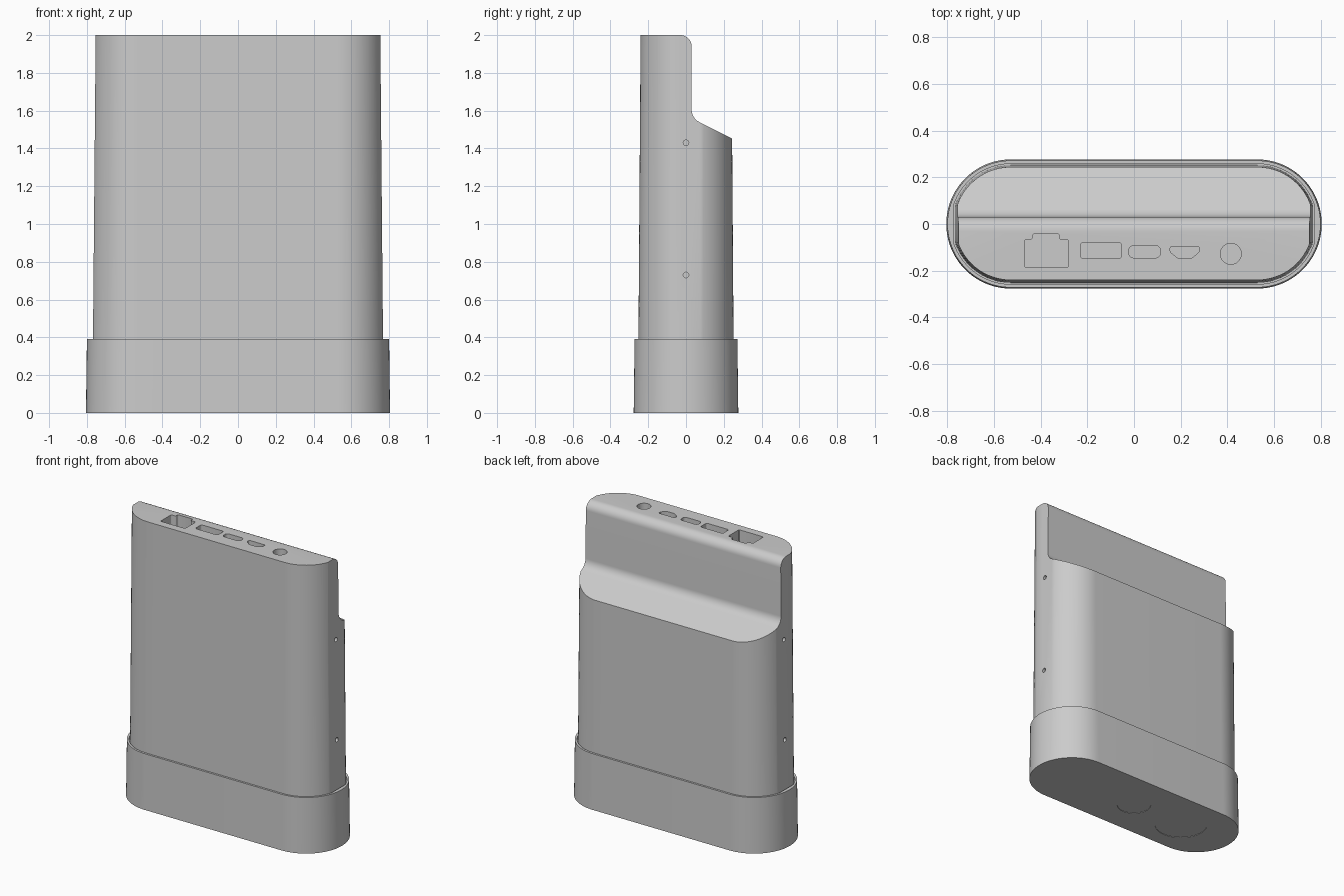
import bpy
import bmesh
from math import acos, cos, sin, pi
from mathutils import Vector

STRAIGHT = 0.528   # half length of the flat front and back
TOP = 2.0
RIM = 0.39


def capsule(radius, end, z, steps=24):
    """Rounded outline whose two ends are trimmed flat at x = +-end."""
    start = acos(max(-1, min(1, (end - STRAIGHT) / radius)))
    start = max(start, 0.01)
    arc = [start + (pi / 2 - start) * i / steps for i in range(steps + 1)]
    quarter = [(STRAIGHT + radius * cos(a), radius * sin(a)) for a in arc]
    left = quarter + [(-x, y) for x, y in reversed(quarter)]
    return [(x, y, z) for x, y in left + [(-x, -y) for x, y in left]]


def rounded(points, sizes, steps=8):
    """Round polygon corners, each by its own setback length."""
    pts = [Vector(p) for p in points]
    if not isinstance(sizes, list):
        sizes = [sizes] * len(pts)
    out = []
    for i, (c, d) in enumerate(zip(pts, sizes)):
        if d == 0:
            out.append(c)
            continue
        u = (pts[i - 1] - c).normalized()
        v = (pts[(i + 1) % len(pts)] - c).normalized()
        w = sin(u.angle(v) / 2)
        for k in range(steps + 1):
            t = k / steps
            a, b, e = (1 - t) ** 2, 2 * t * (1 - t) * w, t * t
            out.append(((c + u * d) * a + c * b + (c + v * d) * e) / (a + b + e))
    return out


def box(x0, x1, y0, y1):
    return [(x0, y0), (x1, y0), (x1, y1), (x0, y1)]


def circle(x, y, r, steps=32):
    return [(x + r * cos(2 * pi * i / steps), y + r * sin(2 * pi * i / steps))
            for i in range(steps)]


def loft(bm, rings):
    """Skin a stack of matching rings and cap both ends."""
    loops = [[bm.verts.new(p) for p in ring] for ring in rings]
    n = len(loops[0])
    for a, b in zip(loops, loops[1:]):
        for i in range(n):
            j = (i + 1) % n
            bm.faces.new((a[i], a[j], b[j], b[i]))
    bm.faces.new(loops[0][::-1])
    bm.faces.new(loops[-1])


def prism(bm, outline, low, high, along_x=False):
    def place(p, h):
        return (h, p[0], p[1]) if along_x else (p[0], p[1], h)
    loft(bm, [[place(p, h) for p in outline] for h in (low, high)])


def make_object(name, bm):
    bmesh.ops.recalc_face_normals(bm, faces=bm.faces)
    mesh = bpy.data.meshes.new(name)
    bm.to_mesh(mesh)
    bm.free()
    obj = bpy.data.objects.new(name, mesh)
    bpy.context.collection.objects.link(obj)
    return obj


def carve(target, cutter, operation):
    """Apply a boolean and discard the cutter."""
    cutter.hide_render = True
    mod = target.modifiers.new("carve", 'BOOLEAN')
    mod.operation = operation
    mod.solver = 'EXACT'
    mod.object = cutter
    bpy.context.view_layer.objects.active = target
    bpy.ops.object.modifier_apply(modifier=mod.name)
    bpy.data.objects.remove(cutter, do_unlink=True)


cube = bpy.data.objects.get("Cube")
if cube:
    bpy.data.objects.remove(cube, do_unlink=True)

# Tapered body, taller than needed so the side profile can trim it
bm = bmesh.new()
loft(bm, [capsule(0.252, 0.768, 0.36), capsule(0.24, 0.753, 2.05)])
body = make_object("body", bm)

# Side profile: thin upper part with rounded back edge and sloped shelf
bm = bmesh.new()
profile = rounded([(-0.4, 0.2), (0.4, 0.2), (0.4, 1.375), (0.03, 1.56),
                   (0.03, TOP), (-0.4, TOP)], [0, 0, 0, 0.045, 0.06, 0])
prism(bm, profile, -1, 1, along_x=True)
carve(body, make_object("side_profile_cutter", bm), 'INTERSECT')

# Port openings in the top
ports = [
    rounded([(-0.47, -0.185), (-0.28, -0.185), (-0.28, -0.067), (-0.32, -0.067),
             (-0.32, -0.042), (-0.435, -0.042), (-0.435, -0.067), (-0.47, -0.067)],
            0.008, 3),
    rounded(box(-0.228, -0.055, -0.148, -0.08), 0.01, 4),
    rounded(box(-0.022, 0.113, -0.145, -0.093), 0.02),
    rounded([(0.155, -0.097), (0.155, -0.12), (0.19, -0.148), (0.245, -0.148),
             (0.28, -0.12), (0.28, -0.097)], 0.008, 4),
    circle(0.415, -0.128, 0.045),
]
bm = bmesh.new()
for port in ports:
    prism(bm, port, TOP - 0.1, TOP + 0.1)

# Pin holes in both narrow ends
for z in (0.73, 1.43):
    for low, high in ((-1, -0.72), (0.72, 1)):
        prism(bm, circle(0, z, 0.015, 16), low, high, along_x=True)
carve(body, make_object("opening_cutter", bm), 'DIFFERENCE')

# Base sleeve with a narrow groove around the body
bm = bmesh.new()
loft(bm, [capsule(0.277, 0.81, 0), capsule(0.272, 0.81, RIM),
          capsule(0.258, 0.775, RIM), capsule(0.258, 0.775, RIM - 0.02)])
base = make_object("base_sleeve", bm)

# Shallow round recesses underneath
bm = bmesh.new()
for x, r in ((0, 0.11), (-0.4, 0.17)):
    prism(bm, circle(x, 0, r, 48), -0.05, 0.003)
carve(base, make_object("recess_cutter", bm), 'DIFFERENCE')

# Smooth curved walls, keep crisp edges
bpy.ops.object.select_all(action='DESELECT')
for obj in (body, base):
    obj.select_set(True)
bpy.context.view_layer.objects.active = body
bpy.ops.object.shade_smooth_by_angle(angle=pi / 6)
